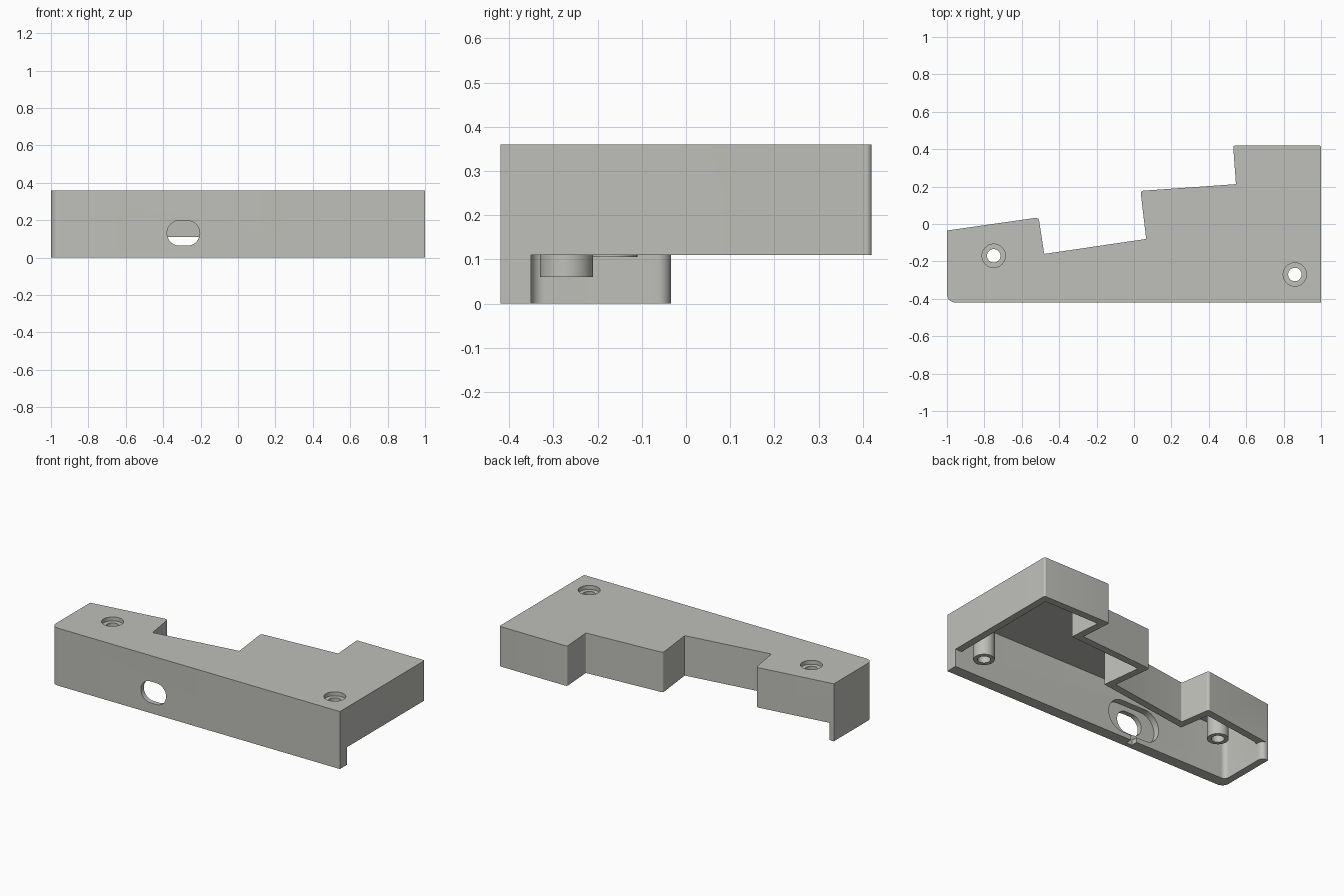
import bpy, bmesh
from math import pi
from mathutils import Vector, Matrix

cube = bpy.data.objects.get("Cube")
if cube:
    bpy.data.objects.remove(cube, do_unlink=True)

mat = bpy.data.materials.new("warm_grey_plastic")
mat.use_nodes = True
mat.diffuse_color = (0.52, 0.52, 0.49, 1)
bsdf = next(n for n in mat.node_tree.nodes if n.type == 'BSDF_PRINCIPLED')
bsdf.inputs["Base Color"].default_value = mat.diffuse_color


def rounded(points, radii, steps=8):
    """Round each polygon corner with an arc-like curve of the given tangent length."""
    out = []
    n = len(points)
    for i, p in enumerate(points):
        p, r = Vector(p), radii[i]
        if r == 0:
            out.append(p)
            continue
        a = p + (Vector(points[i - 1]) - p).normalized() * r
        b = p + (Vector(points[(i + 1) % n]) - p).normalized() * r
        w = 0.7071  # rational weight gives a circular arc on square corners
        for k in range(steps + 1):
            t = k / steps
            c0, c1, c2 = (1 - t) ** 2, 2 * w * t * (1 - t), t * t
            out.append((a * c0 + p * c1 + b * c2) / (c0 + c1 + c2))
    return out


def inset(points, distances):
    """Move every edge of a counter-clockwise polygon inward by its own distance."""
    n = len(points)
    lines = []
    for i in range(n):
        a, b = Vector(points[i]), Vector(points[(i + 1) % n])
        d = (b - a).normalized()
        lines.append((a + Vector((-d.y, d.x)) * distances[i], d))
    out = []
    for i in range(n):
        (p, d), (q, e) = lines[i - 1], lines[i]
        out.append(p + d * ((q - p).cross(e) / d.cross(e)))
    return out


def prism(name, points, z0, z1, matrix=Matrix()):
    bm = bmesh.new()
    base = bm.faces.new([bm.verts.new((p[0], p[1], z0)) for p in points])
    top = bmesh.ops.extrude_face_region(bm, geom=[base])
    verts = [v for v in top["geom"] if isinstance(v, bmesh.types.BMVert)]
    bmesh.ops.translate(bm, vec=(0, 0, z1 - z0), verts=verts)
    bmesh.ops.recalc_face_normals(bm, faces=bm.faces)
    bm.transform(matrix)
    mesh = bpy.data.meshes.new(name)
    bm.to_mesh(mesh)
    bm.free()
    mesh.materials.append(mat)
    obj = bpy.data.objects.new(name, mesh)
    bpy.context.collection.objects.link(obj)
    return obj


def rectangle(x, y, w, h, r=0):
    pts = [(x - w / 2, y - h / 2), (x + w / 2, y - h / 2),
           (x + w / 2, y + h / 2), (x - w / 2, y + h / 2)]
    return rounded(pts, [r] * 4, 10)


def disc(x, y, r):
    return rectangle(x, y, 2 * r, 2 * r, r * 0.9999)


def combine(target, tool, operation='DIFFERENCE'):
    mod = target.modifiers.new("cut", 'BOOLEAN')
    mod.operation, mod.solver, mod.object = operation, 'EXACT', tool
    bpy.context.view_layer.objects.active = target
    bpy.ops.object.modifier_apply(modifier=mod.name)
    bpy.data.objects.remove(tool, do_unlink=True)


# Stepped outer shell
WALL, FRONT = 0.045, 0.07
outline = [(-1, -0.42), (1, -0.42), (1, 0.42), (0.53, 0.42), (0.545, 0.213),
           (0.035, 0.177), (0.065, -0.08), (-0.48, -0.16), (-0.51, 0.035), (-1, -0.035)]
radii = [0.045, 0, 0.012, 0.012, 0.005, 0.015, 0.005, 0.005, 0.015, 0]
shell = prism("case_shell", rounded(outline, radii), 0, 0.36)

# Hollow interior, open at the bottom
inner = inset(outline, [FRONT] + [WALL] * 9)
combine(shell, prism("cavity", rounded(inner, [0.03] + [0] * 8 + [0.02]), -0.2, 0.32))

# Lower opening that leaves only the front and end walls at full height
opening = [(-1 + WALL, -0.42 + FRONT), (1.5, -0.42 + FRONT), (1.5, 1), (-1.5, 1),
           (-1.5, -0.034), (-1 + WALL, -0.034)]
combine(shell, prism("low_opening", rounded(opening, [0.03, 0, 0, 0, 0, 0.03]), -0.2, 0.11))

# Screw posts with through holes and counterbores
for x, y, bottom in ((-0.75, -0.17, 0.105), (0.86, -0.27, 0.06)):
    combine(shell, prism("post", disc(x, y, 0.06), bottom, 0.335), 'UNION')
    combine(shell, prism("screw_hole", disc(x, y, 0.036), -0.1, 0.5))
    combine(shell, prism("counterbore", disc(x, y, 0.0625), 0.335, 0.5))

# Front port with a wider recess and a small notch behind it
upright = Matrix.Rotation(pi / 2, 4, 'X')
combine(shell, prism("port", rectangle(-0.292, 0.131, 0.175, 0.134, 0.0665), 0.3, 0.5, upright))
combine(shell, prism("port_recess", rectangle(-0.292, 0.131, 0.36, 0.2, 0.099), 0.33, 0.39, upright))
combine(shell, prism("port_notch", rectangle(-0.292, 0, 0.04, 0.1), 0.33, 0.39, upright))

bpy.ops.object.select_all(action='DESELECT')
shell.select_set(True)
bpy.context.view_layer.objects.active = shell
bpy.ops.object.shade_smooth_by_angle(angle=pi / 6)
